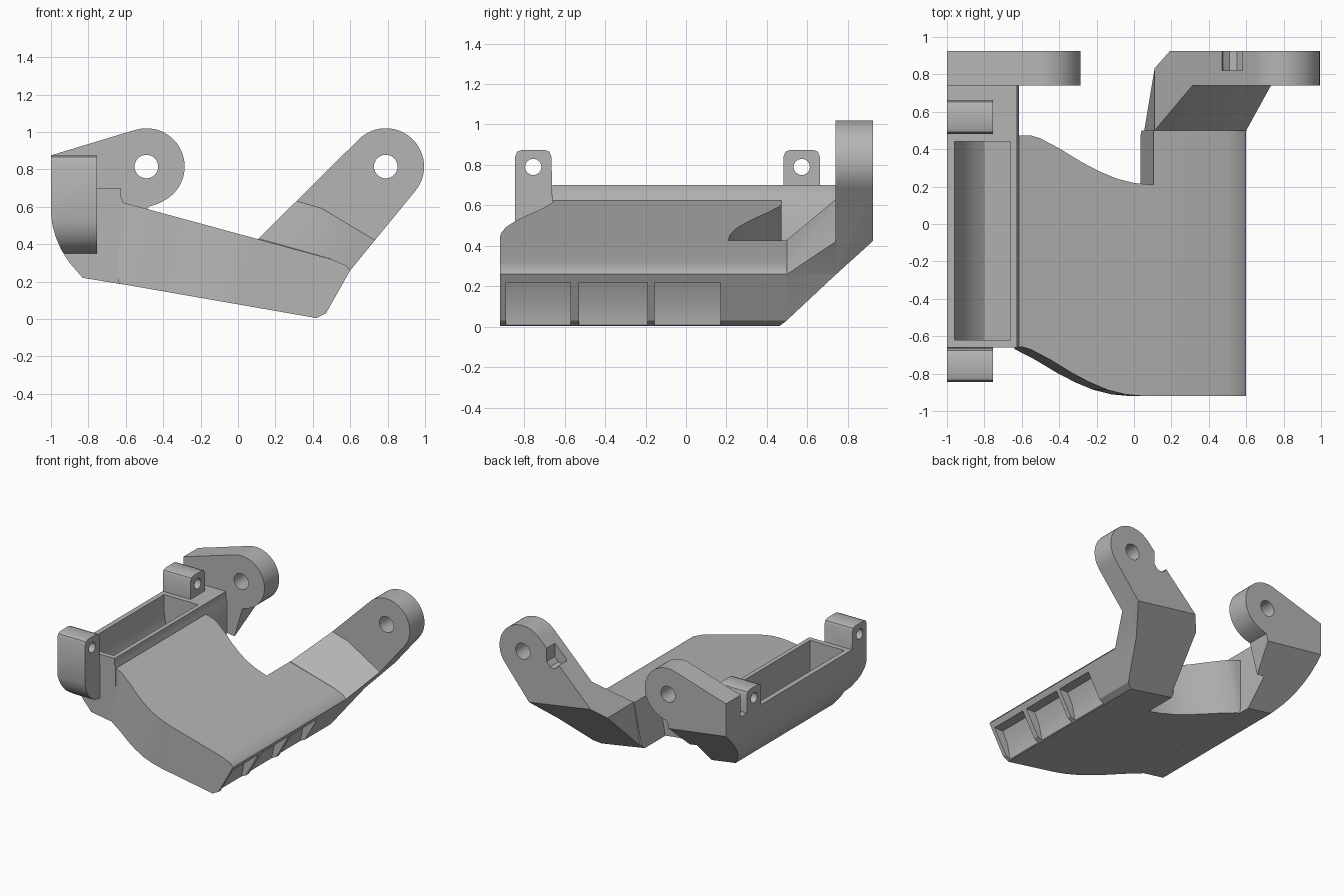
import bpy, bmesh
from math import cos, sin, radians

cube = bpy.data.objects.get("Cube")
if cube:
    bpy.data.objects.remove(cube, do_unlink=True)

grey = bpy.data.materials.new("plain grey")
grey.use_nodes = True
grey.diffuse_color = (0.46, 0.46, 0.46, 1)
grey.node_tree.nodes["Principled BSDF"].inputs["Base Color"].default_value = (0.46, 0.46, 0.46, 1)


def arc(cx, cy, r, a0, a1, n=24):
    angles = [radians(a0 + (a1 - a0) * i / n) for i in range(n + 1)]
    return [(cx + r * cos(a), cy + r * sin(a)) for a in angles]


def prism(name, pts, axis, a, b, planes=(), shear=0):
    """Extrude a 2D outline along an axis, then trim it by (point, outward normal) planes."""
    place = {"x": lambda p, d: (d, p[0], p[1]),
             "y": lambda p, d: (p[0], d, p[1]),
             "z": lambda p, d: (p[0] + shear * d, p[1], d)}[axis]
    bm = bmesh.new()
    lo = [bm.verts.new(place(p, a)) for p in pts]
    hi = [bm.verts.new(place(p, b)) for p in pts]
    bm.faces.new(lo)
    bm.faces.new(hi[::-1])
    for i in range(len(pts)):
        j = (i + 1) % len(pts)
        bm.faces.new((lo[j], lo[i], hi[i], hi[j]))
    for co, no in planes:
        cut = bmesh.ops.bisect_plane(bm, geom=bm.verts[:] + bm.edges[:] + bm.faces[:], dist=1e-5,
                                     plane_co=co, plane_no=no, clear_outer=True)
        edges = [e for e in cut["geom_cut"] if isinstance(e, bmesh.types.BMEdge)]
        if edges:
            bmesh.ops.edgeloop_fill(bm, edges=edges)
    bmesh.ops.recalc_face_normals(bm, faces=bm.faces[:])
    mesh = bpy.data.meshes.new(name)
    bm.to_mesh(mesh)
    bm.free()
    mesh.materials.append(grey)
    obj = bpy.data.objects.new(name, mesh)
    bpy.context.collection.objects.link(obj)
    return obj


def activate(obj):
    bpy.ops.object.select_all(action="DESELECT")
    obj.select_set(True)
    bpy.context.view_layer.objects.active = obj


def carve(obj, tool, operation="DIFFERENCE"):
    activate(obj)
    mod = obj.modifiers.new("carve", "BOOLEAN")
    mod.operation, mod.solver, mod.object = operation, "EXACT", tool
    bpy.ops.object.modifier_apply(modifier=mod.name)
    bpy.data.objects.remove(tool, do_unlink=True)


# Sloping undersides where the two arms sweep back
right_slope = ((0.05, 0.47, 0.07), (-0.16, 1.02, -1))
left_slope = ((-1, 0.93, 0.62), (-0.14, 1.02, -1))
parts = []

# Tilted main panel: side profile trimmed to a curved plan
panel = prism("main_panel", [(-0.64, 0.19), (0.42, 0.005), (0.47, 0.03), (0.6, 0.26), (0.58, 0.285),
                             (0.5, 0.32), (-0.64, 0.63)], "y", -0.92, 0.5, [right_slope])
curve = [(-0.75, 0), (-0.58, 0), (-0.53, -0.015), (-0.42, -0.07), (-0.3, -0.14), (-0.2, -0.19),
         (-0.1, -0.23), (0, -0.254), (0.09, -0.262)]
front_edge = [(x - 0.05, y - 0.657) for x, y in curve]
back_edge = [(x, y + 0.473) for x, y in curve]
s = 0.2
plan = front_edge + [(0.9, -0.95), (0.9, 0.6), (0.11, 0.6), (0.11, 0.211)] + back_edge[::-1]
plan = [(x - s * 0.45, y) for x, y in plan]
carve(panel, prism("plan_cutter", plan, "z", -0.2, 1, shear=s), "INTERSECT")

# Three recesses under the free edge of the panel
for y0, y1 in ((-0.89, -0.57), (-0.53, -0.19), (-0.155, 0.17)):
    carve(panel, prism("recess_cutter", [(0.7, 0.22), (0.5, 0.22), (0.455, 0.13), (0.43, 0.015),
                                         (0.43, -0.1), (0.7, -0.1)], "y", y0, y1))
parts.append(panel)

# Trough along the right side
belly = [(-1, 0.56), (-0.992, 0.5), (-0.975, 0.44), (-0.945, 0.37), (-0.9, 0.3), (-0.83, 0.22)]
trough = prism("trough", belly + [(-0.615, 0.185), (-0.615, 0.63), (-0.625, 0.65), (-0.625, 0.7),
                                  (-1, 0.7)], "y", -0.66, 0.74, [left_slope])
carve(trough, prism("trough_cutter", [(-0.96, 0.8), (-0.96, 0.57), (-0.945, 0.47), (-0.91, 0.39),
                                      (-0.86, 0.32), (-0.8, 0.27), (-0.66, 0.25), (-0.66, 0.8)],
                    "y", -0.62, 0.44))
parts.append(trough)

# Drilled lugs at both ends of the trough
top = [(0.09, 0.84), (0.08, 0.865), (0.055, 0.875), (-0.055, 0.875), (-0.08, 0.865), (-0.09, 0.84)]
feet = {"front_lug": (-0.755, [(-0.09, 0.53), (-0.075, 0.47), (-0.04, 0.41), (0.03, 0.36), (0.1, 0.35)]),
        "back_lug": (0.572, [(-0.09, 0.69), (0.09, 0.69)])}
for name, (yc, foot) in feet.items():
    lug = prism(name, [(y + yc, z) for y, z in top + foot], "x", -1, -0.755)
    carve(lug, prism("side_cutter", belly + [(-0.6, 0.18), (-0.6, 1), (-1, 1)], "y", -1, 1), "INTERSECT")
    carve(lug, prism("hole_cutter", arc(yc, 0.79, 0.04, 0, 345, 23), "x", -1.1, -0.6))
    parts.append(lug)

# Left arm: angled neck and rounded end plate
arm_outline = [(0.05, 0.07), (0.42, 0.005), (0.47, 0.03), (0.6, 0.26)] \
    + arc(0.79, 0.815, 0.205, -39, 135) + [(0.11, 0.43)]
neck = prism("left_arm_neck", arm_outline, "y", 0.5, 0.74,
             [right_slope, ((0.11, 0.5, 0.43), (0.28, -1.07, 1)), ((0.5, 0.5, 0.32), (0.6, -1, 1))])
left_plate = prism("left_arm_plate", arm_outline, "y", 0.74, 0.925, [right_slope])
carve(left_plate, prism("notch_cutter", [(0.45, 0.87), (0.475, 0.775), (0.51, 0.75), (0.55, 0.755),
                                         (0.58, 0.79), (0.58, 0.95)], "y", 0.82, 1))
parts.append(neck)

# Right arm: rounded end plate behind the trough
right_plate = prism("right_arm_plate", [(-1, 0.875)] + belly + [(-0.6, 0.185), (-0.48, 0.6)]
                    + [(-0.43, 0.615)] + arc(-0.49, 0.815, 0.205, -60, 107),
                    "y", 0.74, 0.925, [left_slope])

for plate, x in ((left_plate, 0.79), (right_plate, -0.49)):
    carve(plate, prism("hole_cutter", arc(x, 0.815, 0.063, 0, 348.75, 31), "y", 0.6, 1.1))
    parts.append(plate)

for part in parts:
    activate(part)
    bpy.ops.object.shade_smooth_by_angle(angle=radians(28))
